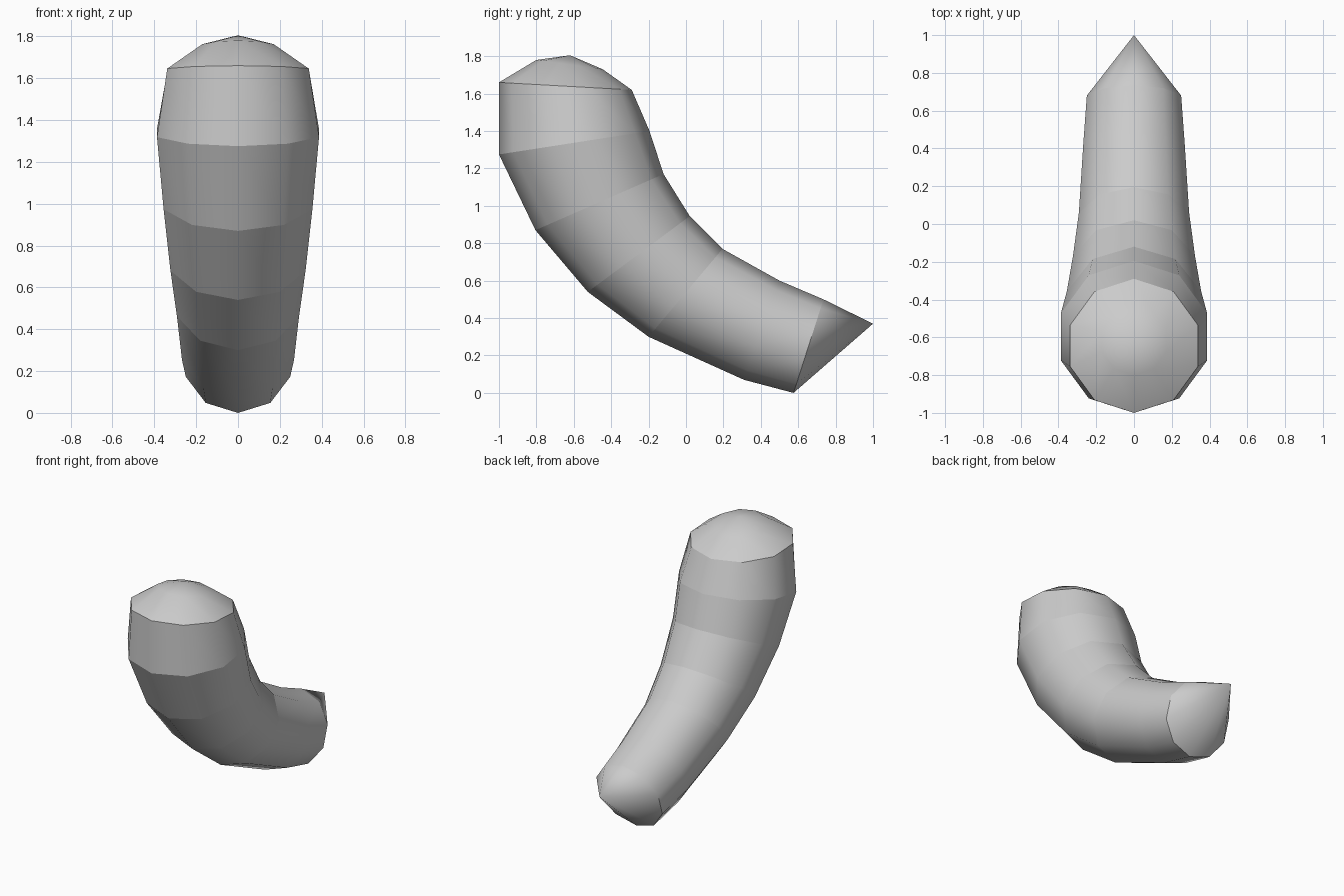
import bpy, bmesh, math
from mathutils import Vector

if "Cube" in bpy.data.objects:
    bpy.data.objects.remove(bpy.data.objects["Cube"])

SIDES = 10
# Ring diameters in the side plane: front/lower (y, z), back/upper (y, z), sharp seam
rings = [
    ((-0.80, 1.78), (-0.445, 1.73), False),
    ((-1.00, 1.66), (-0.29, 1.62), True),
    ((-1.00, 1.275), (-0.195, 1.40), True),
    ((-0.805, 0.87), (-0.12, 1.17), True),
    ((-0.525, 0.54), (0.02, 0.945), True),
    ((-0.20, 0.30), (0.195, 0.77), True),
    ((0.31, 0.07), (0.50, 0.60), False),
    ((0.575, 0.0), (0.735, 0.50), True),
]
top_apex = (0, -0.62, 1.805)
end_tip = (0, 1.0, 0.37)

bm = bmesh.new()


def make_ring(low, high):
    a, b = Vector((0, *low)), Vector((0, *high))
    mid, half = (a + b) / 2, (a - b) / 2
    out = []
    for i in range(SIDES):
        t = 2 * math.pi * i / SIDES
        side = Vector((half.length * math.sin(t), 0, 0))
        out.append(bm.verts.new(mid + half * math.cos(t) + side))
    return out


loops = [make_ring(a, b) for a, b, _ in rings]
top = bm.verts.new(top_apex)
tip = bm.verts.new(end_tip)

# Curved tube, shallow dome and pointed end
for i in range(SIDES):
    j = (i + 1) % SIDES
    for r, s in zip(loops, loops[1:]):
        bm.faces.new((r[i], r[j], s[j], s[i]))
    bm.faces.new((loops[0][j], loops[0][i], top))
    bm.faces.new((loops[-1][i], loops[-1][j], tip))

bmesh.ops.recalc_face_normals(bm, faces=bm.faces)
for f in bm.faces:
    f.smooth = True

# Hard seams between segments
for loop, (_, _, sharp) in zip(loops, rings):
    if sharp:
        for i in range(SIDES):
            bm.edges.get((loop[i], loop[(i + 1) % SIDES])).smooth = False

mesh = bpy.data.meshes.new("curved_tube")
bm.to_mesh(mesh)
bm.free()
obj = bpy.data.objects.new("curved_tube", mesh)
bpy.context.collection.objects.link(obj)
